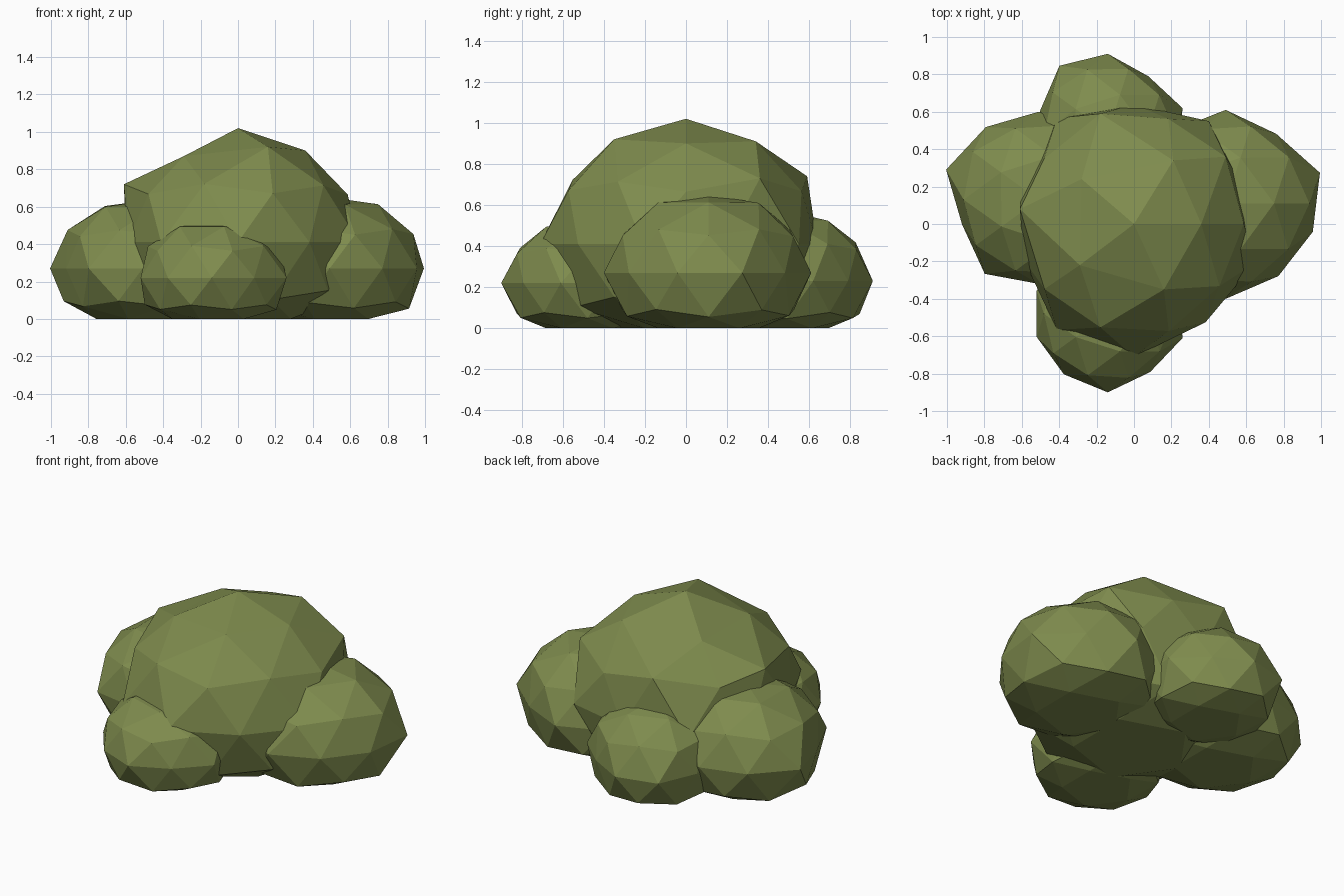
import bpy, bmesh, math
from mathutils import Vector

if "Cube" in bpy.data.objects:
    bpy.data.objects.remove(bpy.data.objects["Cube"])

leaf = bpy.data.materials.new("leaf_green")
leaf.diffuse_color = (0.21, 0.26, 0.075, 1)
leaf.use_nodes = True
leaf.node_tree.nodes["Principled BSDF"].inputs["Base Color"].default_value = leaf.diffuse_color


def clump(name, centre, height, squash, radii, nudges=()):
    """Faceted leaf clump: radii are the equator distances at 18, 54, 90 ... degrees."""
    bm = bmesh.new()
    bmesh.ops.create_icosphere(bm, subdivisions=2, radius=1)
    base = sum(radii) / len(radii)
    c = Vector(centre)
    for v in bm.verts:
        d = v.co.normalized()
        t = ((math.degrees(math.atan2(d.y, d.x)) - 18) % 360) / 36
        i = int(t) % 10
        r = radii[i] + (radii[(i + 1) % 10] - radii[i]) * (t - int(t))
        k = max(0, 1 - abs(d.z))
        r = r * k + base * (1 - k)
        zr = height if d.z > 0.95 else r * squash
        v.co = c + Vector((d.x * r, d.y * r, d.z * zr))
    # Move a few upper corners to their uneven positions
    for p in nudges:
        p = Vector(p)
        min(bm.verts, key=lambda v: (v.co - p).length).co = p
    # Flatten the underside on the ground
    for v in bm.verts:
        v.co.z = max(v.co.z, 0)
    me = bpy.data.meshes.new(name)
    bm.to_mesh(me)
    bm.free()
    me.materials.append(leaf)
    bpy.context.collection.objects.link(bpy.data.objects.new(name, me))


# Large central clump
clump("main_clump", (0, 0, 0.41), 0.61, 0.87,
      [0.62, 0.68, 0.64, 0.70, 0.63, 0.62, 0.70, 0.71, 0.65, 0.68],
      [(0.36, 0, 0.90), (-0.28, 0.24, 0.87), (0.16, -0.35, 0.92),
       (0.21, 0.34, 0.91), (-0.29, -0.22, 0.87), (-0.61, 0.08, 0.72),
       (0.49, 0.36, 0.73), (-0.18, 0.59, 0.74)])

# Side clumps
clump("right_clump", (0.49, 0.11, 0.27), 0.38, 0.82,
      [0.53, 0.46, 0.50, 0.48, 0.48, 0.48, 0.48, 0.51, 0.48, 0.49])
clump("left_clump", (-0.51, 0.13, 0.27), 0.36, 0.83,
      [0.46, 0.46, 0.47, 0.48, 0.52, 0.43, 0.49, 0.45, 0.46, 0.46])

# Front and back clumps
clump("front_clump", (-0.14, -0.48, 0.22), 0.29, 0.80,
      [0.40, 0.40, 0.40, 0.40, 0.40, 0.40, 0.40, 0.42, 0.385, 0.42])
clump("back_clump", (-0.14, 0.49, 0.23), 0.34, 0.86,
      [0.42, 0.37, 0.42, 0.44, 0.38, 0.40, 0.40, 0.40, 0.40, 0.40])
